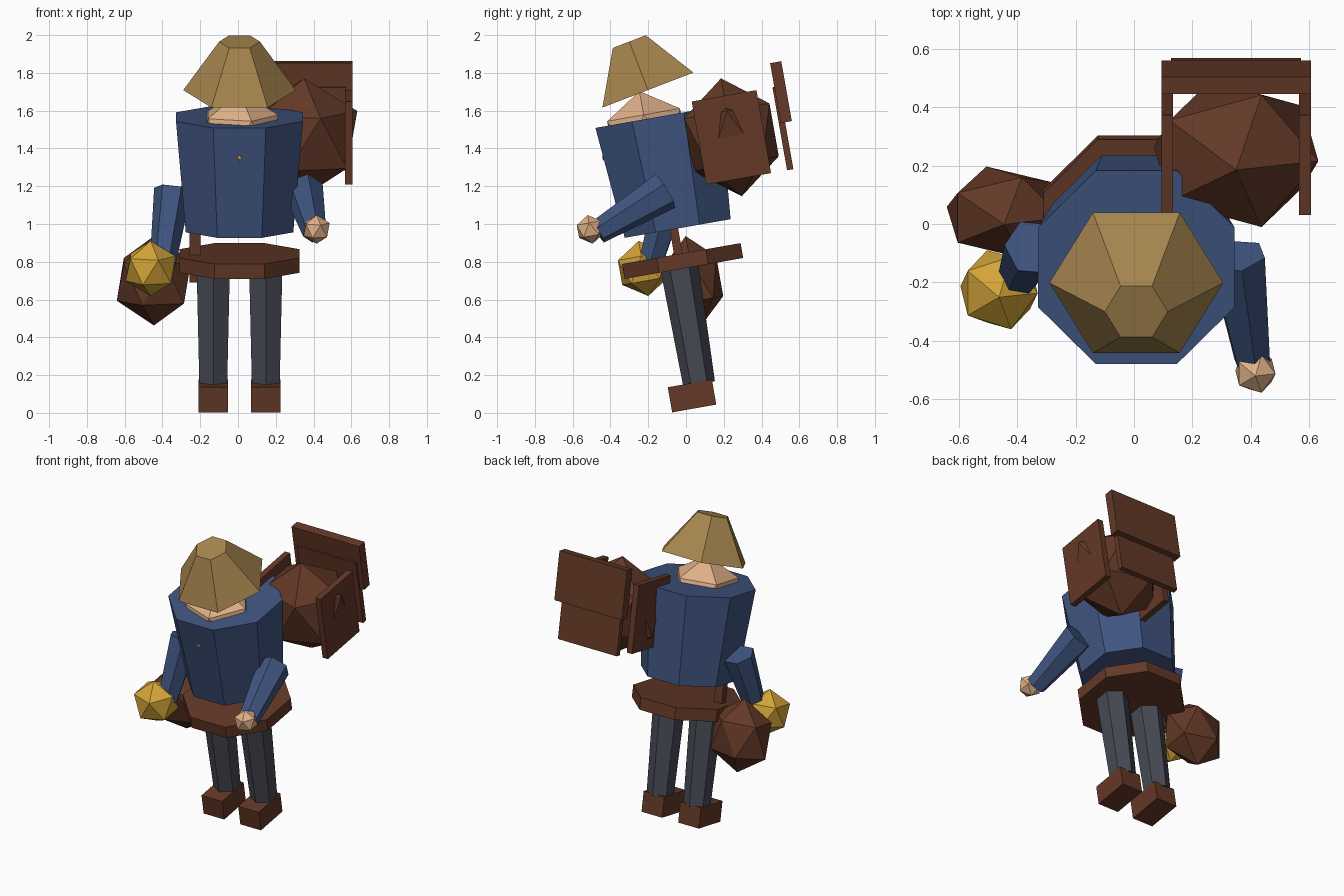
import bpy, bmesh
from math import radians
from mathutils import Matrix, Vector

cube = bpy.data.objects.get("Cube")
if cube:
    bpy.data.objects.remove(cube, do_unlink=True)

LEAN = Matrix.Rotation(radians(10), 4, 'X')   # the whole figure leans forward
MID = 0.008                                   # body centre line
PACK = Vector((0.35, 0.49, 1.395))            # backpack centre


def material(name, rgb):
    m = bpy.data.materials.new(name)
    m.use_nodes = True
    m.diffuse_color = (*rgb, 1)
    m.node_tree.nodes["Principled BSDF"].inputs["Base Color"].default_value = (*rgb, 1)
    return m


blue = material("blue cloth", (0.05, 0.09, 0.215))
brown = material("brown leather", (0.125, 0.04, 0.02))
gold = material("lantern gold", (0.65, 0.37, 0.04))
straw = material("straw", (0.38, 0.235, 0.075))
skin = material("skin", (0.75, 0.44, 0.25))
grey = material("grey trousers", (0.062, 0.068, 0.088))


def finish(name, bm, mat, matrix):
    mesh = bpy.data.meshes.new(name)
    bm.to_mesh(mesh)
    bm.free()
    mesh.materials.append(mat)
    ob = bpy.data.objects.new(name, mesh)
    bpy.context.collection.objects.link(ob)
    ob.matrix_world = LEAN @ matrix
    return ob


def box(name, mat, centre, size):
    bm = bmesh.new()
    bmesh.ops.create_cube(bm, size=1)
    bmesh.ops.scale(bm, vec=size, verts=bm.verts)
    return finish(name, bm, mat, Matrix.Translation(centre))


def gem(name, mat, centre, size):
    """Twenty-sided ball with a radius per axis."""
    bm = bmesh.new()
    bmesh.ops.create_icosphere(bm, subdivisions=1, radius=1)
    bmesh.ops.scale(bm, vec=size, verts=bm.verts)
    return finish(name, bm, mat, Matrix.Translation(centre))


def taper(name, mat, sides, start, end, r1, r2, turn=0):
    """Capped tapered prism running from start to end."""
    start, end = Vector(start), Vector(end)
    axis = end - start
    bm = bmesh.new()
    bmesh.ops.create_cone(bm, cap_ends=True, segments=sides,
                          radius1=r1, radius2=r2, depth=axis.length)
    rot = Vector((0, 0, 1)).rotation_difference(axis).to_matrix().to_4x4()
    place = Matrix.Translation((start + end) / 2) @ rot
    return finish(name, bm, mat, place @ Matrix.Rotation(radians(turn), 4, 'Z'))


# Body and belt
taper("torso", blue, 8, (MID, 0.126, 0.969), (MID, 0.126, 1.569), 0.308, 0.364, 22.5)
taper("belt", brown, 8, (MID, 0.122, 0.755), (MID, 0.122, 0.835), 0.345, 0.345, 22.5)
gem("chest_pin", gold, (MID, -0.195, 1.406), (0.012, 0.008, 0.016))

# Legs and boots
for side, s in (("left", 1), ("right", -1)):
    x = MID + s * 0.139
    taper(side + "_leg", grey, 6, (x, 0.095, 0.14), (x, 0.1, 0.79), 0.085, 0.102)
    box(side + "_boot", brown, (x, 0.047, 0.083), (0.156, 0.237, 0.135))

# Arms and hands
taper("left_arm", blue, 6, (0.35, 0.096, 1.176), (0.405, -0.293, 1.024), 0.105, 0.065)
gem("left_hand", skin, (0.416, -0.331, 1.045), (0.077,) * 3)
taper("right_arm", blue, 6, (-0.345, 0.126, 1.176), (-0.4, -0.051, 0.801), 0.1, 0.068)
gem("right_hand", skin, (-0.41, -0.072, 0.775), (0.077,) * 3)

# Head and hat
gem("head", skin, (MID, 0.053, 1.49), (0.23,) * 3)
hat = taper("hat", straw, 6, (0, 0, -0.1375), (0, 0, 0.1375), 0.298, 0.108, 30)
hat.matrix_world = (LEAN @ Matrix.Translation((MID, 0.072, 1.853))
                    @ Matrix.Rotation(radians(11), 4, 'X')
                    @ Matrix.Rotation(radians(30), 4, 'Z'))

# Lantern, satchel and its strap
gem("lantern", gold, (-0.4625, -0.089, 0.792), (0.148,) * 3)
gem("satchel", brown, (-0.445, 0.161, 0.682), (0.22, 0.165, 0.24))
box("satchel_strap", brown, (-0.228, 0.106, 0.84), (0.06, 0.045, 0.31))

# Backpack with side boards, back board and flap
gem("backpack", brown, PACK, (0.315, 0.27, 0.317))
for side, s in (("left", 1), ("right", -1)):
    box("backpack_" + side + "_board", brown, PACK + Vector((s * 0.236, 0, 0)),
        (0.04, 0.348, 0.446))
box("backpack_back_board", brown, PACK + Vector((0, 0.277, 0)), (0.446, 0.034, 0.446))
box("backpack_flap", brown, PACK + Vector((0, 0.3, 0.19)), (0.512, 0.06, 0.322))
